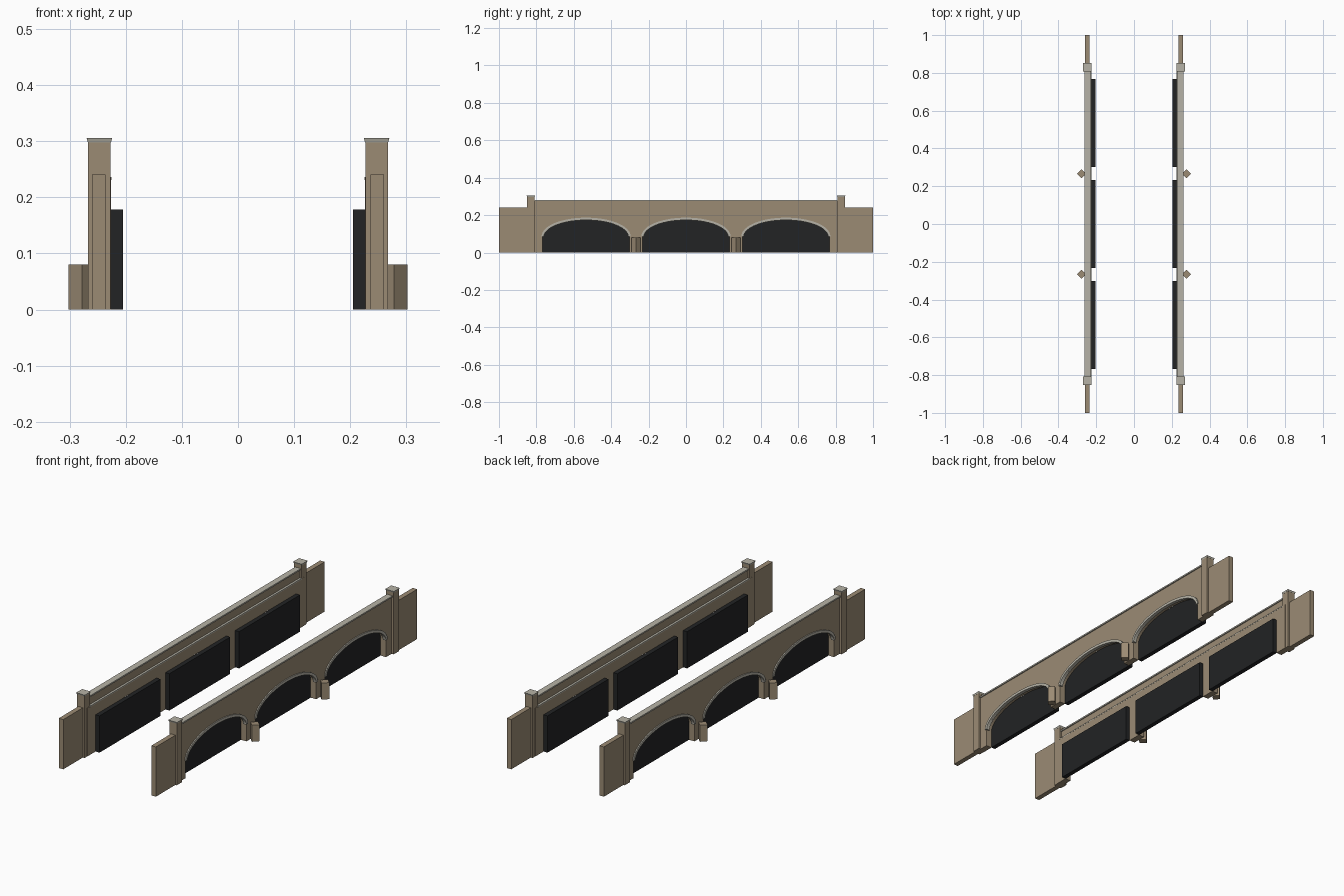
import bpy, bmesh, math
from mathutils import Matrix, Vector

if "Cube" in bpy.data.objects:
    bpy.data.objects.remove(bpy.data.objects["Cube"])


def material(name, rgb):
    m = bpy.data.materials.new(name)
    m.diffuse_color = (*rgb, 1)
    m.use_nodes = True
    m.node_tree.nodes["Principled BSDF"].inputs["Base Color"].default_value = m.diffuse_color
    return m


TAN = material("tan_stone", (0.33, 0.26, 0.175))
PALE = material("pale_stone", (0.47, 0.45, 0.385))
DARK = material("dark_opening", (0.016, 0.017, 0.018))


def finish(bm, name, mat):
    """Make an object, mirrored to the other side of the road."""
    bmesh.ops.recalc_face_normals(bm, faces=bm.faces[:])
    me = bpy.data.meshes.new(name)
    bm.to_mesh(me)
    bm.free()
    me.materials.append(mat)
    ob = bpy.data.objects.new(name, me)
    bpy.context.collection.objects.link(ob)
    ob.modifiers.new("mirror", "MIRROR").use_axis[0] = True
    return ob


def box(name, x, y, z, mat, flare=0.0):
    """Box from ranges; flare widens the top."""
    bm = bmesh.new()
    verts = bmesh.ops.create_cube(bm, size=1)["verts"]
    for v in verts:
        v.co = Vector(r[0] + (c + 0.5) * (r[1] - r[0]) for r, c in zip((x, y, z), v.co))
        if v.co.z > sum(z) / 2 and flare:
            v.co.x += math.copysign(flare, v.co.x - sum(x) / 2)
            v.co.y += math.copysign(flare, v.co.y - sum(y) / 2)
    return finish(bm, name, mat)


CENTRES = (-0.534, 0.0, 0.534)
HALF, SPRING, RISE = 0.233, 0.085, 0.094

# Spandrel wall: one profile with three arch notches, extruded across x
profile = [(0.83, 0.0), (0.83, 0.235), (-0.83, 0.235), (-0.83, 0.0)]
for c in CENTRES:
    profile.append((c - HALF, 0.0))
    for i in range(25):
        a = math.pi * (1 - i / 24)
        profile.append((c + HALF * math.cos(a), SPRING + RISE * math.sin(a)))
    profile.append((c + HALF, 0.0))
bm = bmesh.new()
face = bm.faces.new([bm.verts.new((0.226, y, z)) for y, z in profile])
ext = bmesh.ops.extrude_face_region(bm, geom=[face])["geom"]
for v in ext:
    if isinstance(v, bmesh.types.BMVert):
        v.co.x = 0.256
finish(bm, "spandrel_wall", TAN)

# Parapet, coping and inner ledge
box("parapet", (0.236, 0.256), (-0.83, 0.83), (0.23, 0.276), TAN)
box("coping", (0.231, 0.261), (-0.83, 0.83), (0.275, 0.282), PALE)
box("inner_ledge", (0.2255, 0.237), (-0.812, 0.812), (0.231, 0.2365), PALE)

# Arch stones: small blocks following each arch
bm = bmesh.new()
N = 36
for c in CENTRES:
    for i in range(N):
        a = math.pi * (i + 0.5) / N
        pos = Vector((0.2525, c + (HALF - 0.001) * math.cos(a), SPRING + (RISE + 0.001) * math.sin(a)))
        ang = math.atan2(RISE * math.cos(a), -HALF * math.sin(a))
        length = math.hypot(HALF * math.sin(a), RISE * math.cos(a)) * math.pi / N
        mat = (Matrix.Translation(pos) @ Matrix.Rotation(ang, 4, "X")
               @ Matrix.Diagonal((0.017, length * 1.03, 0.013, 1)))
        bmesh.ops.create_cube(bm, size=1, matrix=mat)
finish(bm, "arch_stones", PALE)

# Dark blocks behind the arches
for c in CENTRES:
    box("arch_shadow", (0.205, 0.2265), (c - HALF, c + HALF), (0.0, 0.178), DARK)

for s in (-1, 1):
    # Diamond cutwaters on the piers
    bm = bmesh.new()
    bmesh.ops.create_cone(bm, cap_ends=True, segments=4, radius1=0.024, radius2=0.024,
                          depth=0.08, matrix=Matrix.Translation((0.278, s * 0.267, 0.04)))
    finish(bm, "cutwater", TAN)
    # End pillars with flared caps, and lower wing walls
    y = s * 0.83
    box("end_pillar", (0.227, 0.267), (y - 0.02, y + 0.02), (0.0, 0.299), TAN)
    box("pillar_cap", (0.2265, 0.2675), (y - 0.0205, y + 0.0205), (0.298, 0.306), PALE, flare=0.0025)
    box("wing_wall", (0.236, 0.26), sorted((s * 0.84, s * 1.0)), (0.0, 0.241), TAN)
